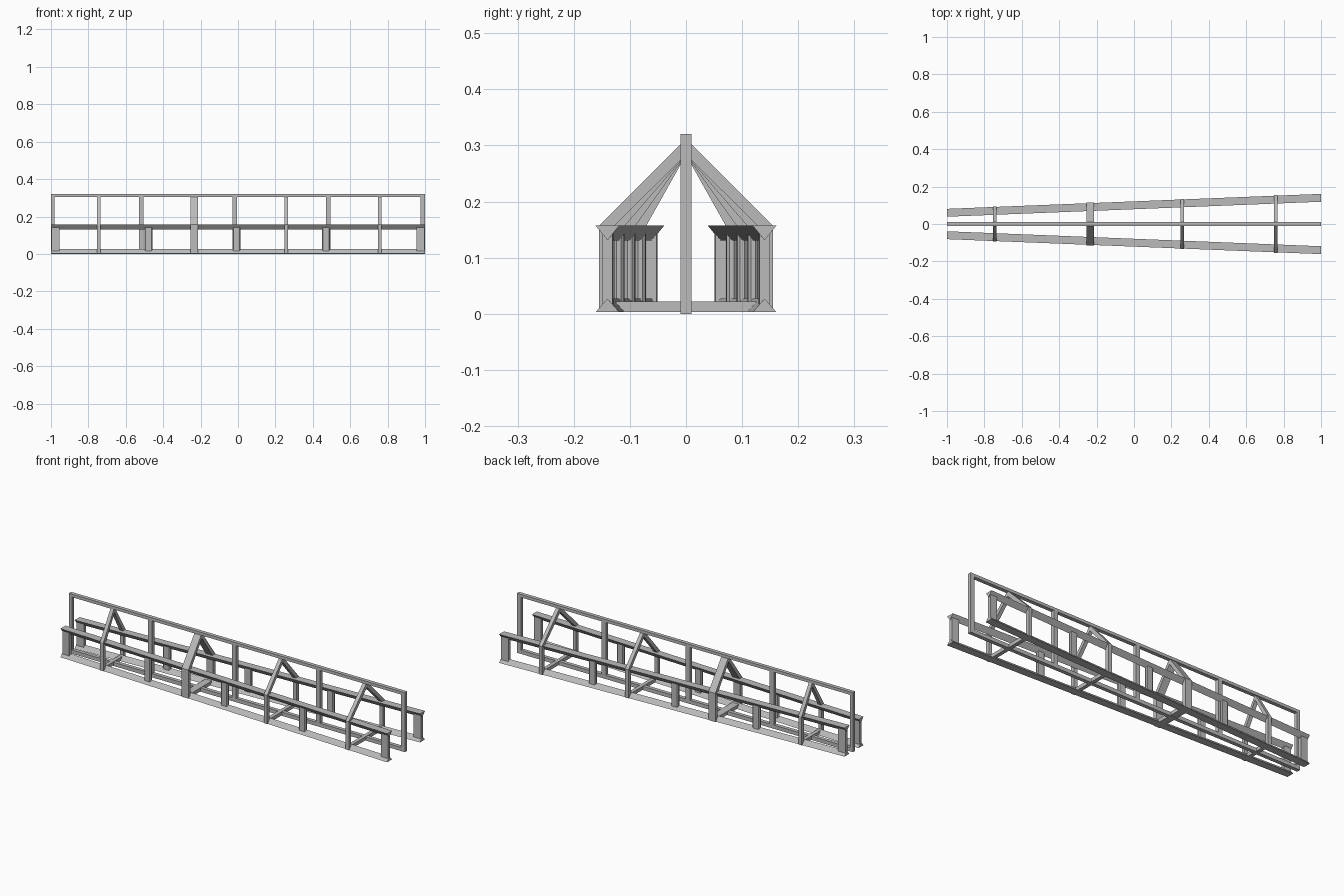
import bpy
import bmesh

cube = bpy.data.objects.get("Cube")
if cube:
    bpy.data.objects.remove(cube, do_unlink=True)

# One plain grey for the whole frame
grey = bpy.data.materials.new("plain grey")
grey.use_nodes = True
color = (0.5, 0.5, 0.5, 1)
grey.diffuse_color = color
grey.node_tree.nodes["Principled BSDF"].inputs["Base Color"].default_value = color


def finish(name, bm):
    bmesh.ops.recalc_face_normals(bm, faces=bm.faces)
    mesh = bpy.data.meshes.new(name)
    bm.to_mesh(mesh)
    bm.free()
    mesh.materials.append(grey)
    obj = bpy.data.objects.new(name, mesh)
    bpy.context.collection.objects.link(obj)


def loft(name, start, end):
    """Closed solid between two matching outlines."""
    bm = bmesh.new()
    a = [bm.verts.new(p) for p in start]
    b = [bm.verts.new(p) for p in end]
    bm.faces.new(a)
    bm.faces.new(b)
    for i in range(len(a)):
        j = (i + 1) % len(a)
        bm.faces.new((a[i], a[j], b[j], b[i]))
    finish(name, bm)


def ring(name, outer, inner, x0, x1):
    """Flat frame in the yz plane, thick along x."""
    bm = bmesh.new()
    loops = [[bm.verts.new((x, y, z)) for y, z in pts]
             for x, pts in ((x0, outer), (x1, outer), (x1, inner), (x0, inner))]
    n = len(outer)
    for k in range(4):
        a, b = loops[k], loops[(k + 1) % 4]
        for i in range(n):
            j = (i + 1) % n
            bm.faces.new((a[i], a[j], b[j], b[i]))
    finish(name, bm)


def box(name, x0, x1, y0, y1, z0, z1):
    outline = [(x0, y0), (x1, y0), (x1, y1), (x0, y1)]
    loft(name, [(x, y, z0) for x, y in outline], [(x, y, z1) for x, y in outline])


def rail_y(x):
    return 0.1 + 0.04 * x


# Upright centre frame
T = 0.01
box("keel_top_bar", -1, 1, -T, T, 0.304, 0.32)
box("keel_bottom_bar", -1, 1, -T, T, 0, 0.02)
for x, w in ((-0.991, 0.009), (-0.517, 0.0125), (-0.017, 0.0125),
             (0.483, 0.0125), (0.988, 0.012)):
    box("keel_post", x - w, x + w, -T, T, 0.02, 0.304)

# Splayed side rails with triangular sections, and the posts between them
for side, label in ((1, "back"), (-1, "front")):
    for level, flat, tip in (("lower", 0.003, 0.027), ("upper", 0.157, 0.131)):
        section = [(-0.021, flat), (0.021, flat), (0, tip)]
        ends = [[(x, side * (rail_y(x) + dy), z) for dy, z in section] for x in (-1, 1)]
        loft(f"{label}_{level}_rail", *ends)
    for x in (-0.976, -0.478, -0.007, 0.47, 0.976):
        w, t = 0.021, 0.009
        cut = 0 if abs(x) > 0.9 else 0.005
        outline = [(-w, -t + cut), (-w + cut, -t), (w - cut, -t), (w, -t + cut),
                   (w, t - cut), (w - cut, t), (-w + cut, t), (-w, t - cut)]
        if not cut:
            outline = outline[::2]
        pts = [(x + dx, side * (rail_y(x + dx) + dy)) for dx, dy in outline]
        loft(f"{label}_rail_post", [(px, py, 0.012) for px, py in pts],
             [(px, py, 0.147) for px, py in pts])

# House-shaped cross frames
for x, w in ((-0.745, 0.01), (-0.235, 0.02), (0.258, 0.01), (0.758, 0.01)):
    o = rail_y(x) + 0.0245
    i = o - 0.02
    ring("cross_frame",
         [(-o, 0.003), (o, 0.003), (o, 0.157), (0, 0.312), (-o, 0.157)],
         [(-i, 0.022), (i, 0.022), (i, 0.15), (0, 0.283), (-i, 0.15)],
         x - w, x + w)
